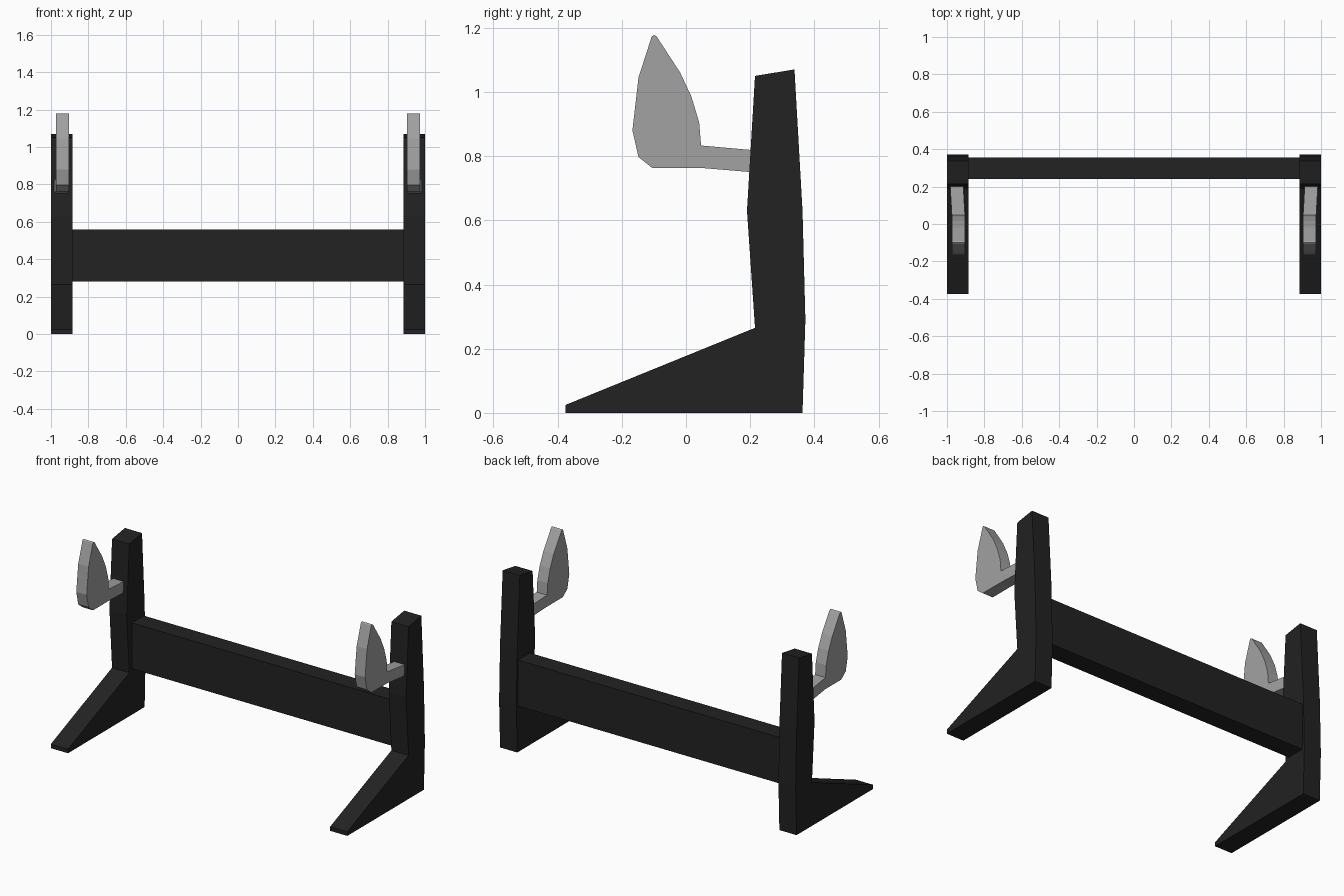
import bpy, bmesh

if "Cube" in bpy.data.objects:
    bpy.data.objects.remove(bpy.data.objects["Cube"])


def material(name, rgb):
    m = bpy.data.materials.new(name)
    m.diffuse_color = (*rgb, 1)
    m.use_nodes = True
    m.node_tree.nodes["Principled BSDF"].inputs["Base Color"].default_value = m.diffuse_color
    return m


black = material("black", (0.016, 0.016, 0.016))
grey = material("grey", (0.36, 0.36, 0.36))


def extrude_profile(name, profile, x0, x1, mat, lean=None):
    """Extrude a (y, z) outline along x; lean(y) shifts points sideways."""
    bm = bmesh.new()
    s = lean or (lambda y: 0)
    a = [bm.verts.new((x0 + s(y), y, z)) for y, z in profile]
    b = [bm.verts.new((x1 + s(y), y, z)) for y, z in profile]
    bm.faces.new(a)
    bm.faces.new(b[::-1])
    n = len(profile)
    for i in range(n):
        j = (i + 1) % n
        bm.faces.new((a[i], b[i], b[j], a[j]))
    bmesh.ops.recalc_face_normals(bm, faces=bm.faces)
    me = bpy.data.meshes.new(name)
    bm.to_mesh(me)
    bm.free()
    me.materials.append(mat)
    ob = bpy.data.objects.new(name, me)
    bpy.context.collection.objects.link(ob)
    return ob


def mirror(ob):
    ob.modifiers.new("mirror", 'MIRROR').use_mirror_merge = False


# Side posts with sloping feet
post = [(-0.375, 0), (-0.375, 0.025), (0.215, 0.265), (0.19, 0.63),
        (0.215, 1.05), (0.338, 1.07), (0.363, 0.63), (0.372, 0.29), (0.363, 0)]
mirror(extrude_profile("side_posts", post, 0.884, 1.0, black))

# Crossbar joining the posts
bar = [(0.24, 0.28), (0.355, 0.28), (0.355, 0.56), (0.24, 0.56)]
extrude_profile("crossbar", bar, -0.89, 0.89, black)

# Hooks: leaf-shaped blade on a short arm that leans outward at the post
hook = [(-0.107, 1.172), (-0.1, 1.178), (-0.091, 1.172), (-0.018, 1.06),
        (0.017, 0.985), (0.041, 0.905), (0.047, 0.833), (0.205, 0.819),
        (0.205, 0.75), (0.05, 0.763), (-0.105, 0.763), (-0.148, 0.797),
        (-0.167, 0.88), (-0.148, 1.045)]
mirror(extrude_profile("hooks", hook, 0.904, 0.974, grey,
                       lean=lambda y: 0.009 if y > 0.1 else 0))
